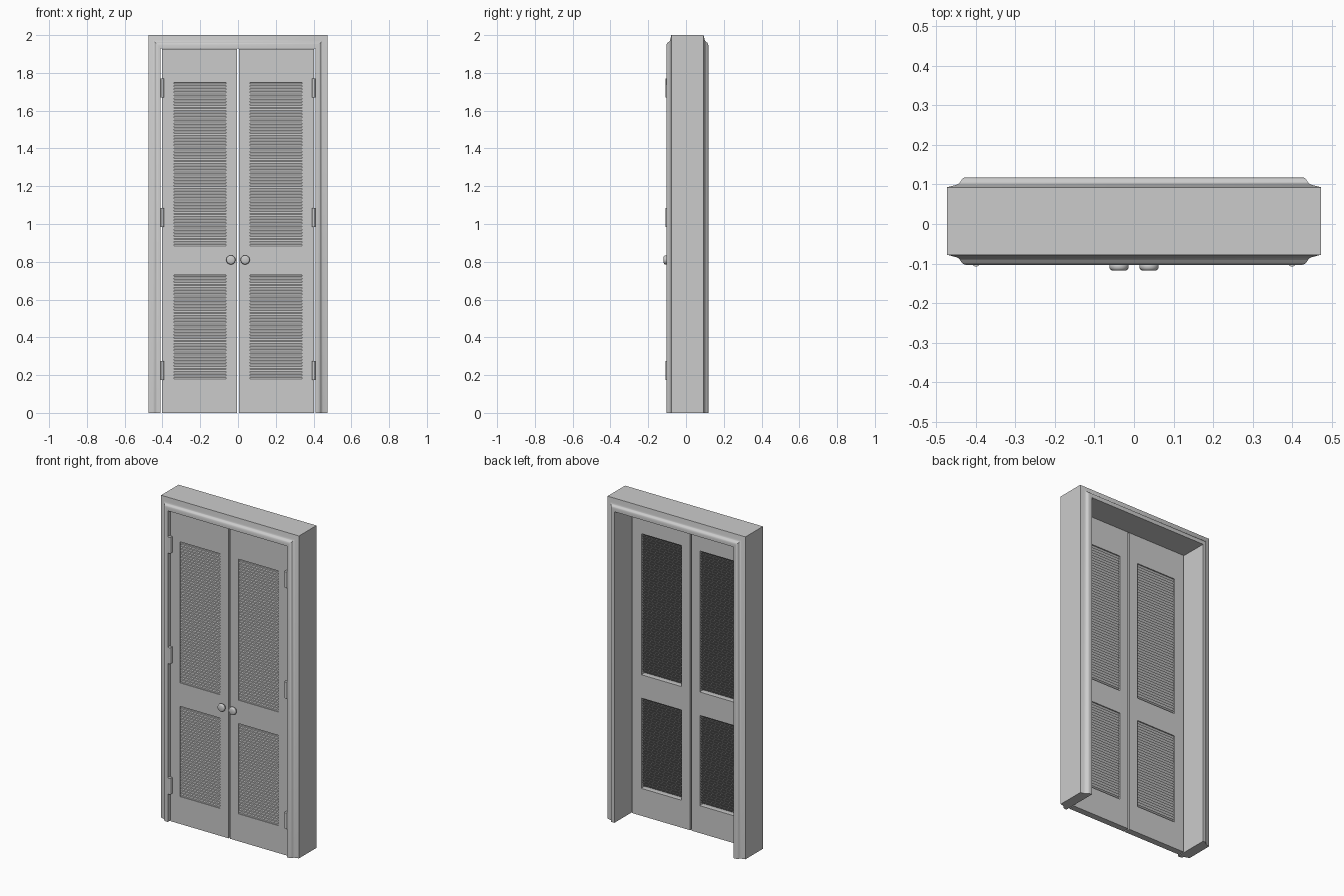
import bpy, bmesh, math
from mathutils import Matrix

if "Cube" in bpy.data.objects:
    bpy.data.objects.remove(bpy.data.objects["Cube"])

FRONT, BACK = -0.086, -0.046      # door leaf faces
X0, X1, TOP = 0.004, 0.403, 1.927  # leaf extents
PX = (0.063, 0.338)                # louvre opening in x
PZ = ((0.17, 0.73), (0.875, 1.75))  # louvre openings in z


def finish(bm, name):
    bmesh.ops.recalc_face_normals(bm, faces=bm.faces)
    me = bpy.data.meshes.new(name)
    bm.to_mesh(me)
    bm.free()
    ob = bpy.data.objects.new(name, me)
    bpy.context.collection.objects.link(ob)
    return ob


def smooth(ob, angle=35):
    bpy.ops.object.select_all(action='DESELECT')
    ob.select_set(True)
    bpy.context.view_layer.objects.active = ob
    bpy.ops.object.shade_smooth_by_angle(angle=math.radians(angle))


def door_casing():
    # moulded section: t runs from opening (0) to outer edge (1)
    front = [(0, -0.104), (0.22, -0.104), (0.34, -0.102), (0.42, -0.098),
             (0.48, -0.092), (0.54, -0.087), (0.64, -0.084), (1, -0.078)]
    back = [(1, 0.093), (0.64, 0.099), (0.54, 0.102), (0.48, 0.107),
            (0.42, 0.113), (0.34, 0.117), (0.22, 0.118), (0, 0.118)]
    bm = bmesh.new()
    rings = []
    for side, raised in ((-1, 0), (-1, 1), (1, 1), (1, 0)):
        rings.append([bm.verts.new((side * (0.409 + 0.064 * t), y,
                                    raised * (1.93 + 0.07 * t)))
                      for t, y in front + back])
    n = len(rings[0])
    for a, b in zip(rings, rings[1:]):
        for i in range(n):
            j = (i + 1) % n
            bm.faces.new((a[i], a[j], b[j], b[i]))
    bm.faces.new(rings[0])
    bm.faces.new(rings[-1])
    smooth(finish(bm, "door_casing"))


def door_leaf(s, name):
    # flat grid with two openings, given thickness
    xs = [X0, *PX, X1]
    zs = [0, *PZ[0], *PZ[1], TOP]
    bm = bmesh.new()
    v = [[bm.verts.new((s * x, FRONT, z)) for z in zs] for x in xs]
    for i in range(3):
        for j in range(5):
            if i == 1 and j in (1, 3):
                continue
            bm.faces.new((v[i][j], v[i + 1][j], v[i + 1][j + 1], v[i][j + 1]))
    ext = bmesh.ops.extrude_face_region(bm, geom=bm.faces[:], use_keep_orig=True)
    new = [g for g in ext['geom'] if isinstance(g, bmesh.types.BMVert)]
    bmesh.ops.translate(bm, verts=new, vec=(0, BACK - FRONT, 0))
    finish(bm, name)


def louvres(s, z0, z1, name):
    # steep overlapping slats, low at the front and high at the back
    bm = bmesh.new()
    count = round((z1 - z0) / 0.0165)
    pitch = (z1 - z0) / count
    yf, yb, rise, thick = FRONT + 0.005, BACK - 0.007, 0.036, 0.009
    for k in range(-3, count):
        z = z0 + k * pitch
        # vertical nose in front, level top edge at the back
        sec = [(yf, z), (yb, z + rise), (yb - 0.006, z + rise), (yf, z + thick)]
        if z + rise <= z0:
            continue
        ends = [[bm.verts.new((s * x, y, min(max(h, z0), z1))) for y, h in sec]
                for x in PX]
        for i in range(4):
            j = (i + 1) % 4
            bm.faces.new((ends[0][i], ends[0][j], ends[1][j], ends[1][i]))
    finish(bm, name)


def knob(s, name):
    # lathed round knob
    prof = [(0.012, FRONT), (0.012, -0.098), (0.022, -0.101), (0.0245, -0.105),
            (0.0235, -0.112), (0.021, -0.116), (0.017, -0.118), (0, -0.118)]
    bm = bmesh.new()
    vs = [bm.verts.new((s * 0.038 + r, y, 0.81)) for r, y in prof]
    es = [bm.edges.new(p) for p in zip(vs, vs[1:])]
    bmesh.ops.spin(bm, geom=vs + es, cent=(s * 0.038, 0, 0.81), axis=(0, 1, 0),
                   angle=2 * math.pi, steps=24)
    bmesh.ops.remove_doubles(bm, verts=bm.verts, dist=1e-5)
    smooth(finish(bm, name), 50)


def hinge(s, z, name):
    # barrel plus a leaf bridging the gap
    bm = bmesh.new()
    bmesh.ops.create_cone(bm, cap_ends=True, segments=16, radius1=0.009,
                          radius2=0.009, depth=0.1,
                          matrix=Matrix.Translation((s * 0.4, -0.099, z)))
    bmesh.ops.create_cube(bm, size=1,
                          matrix=Matrix.Translation((s * 0.4, -0.091, z))
                          @ Matrix.Diagonal((0.018, 0.014, 0.1, 1)))
    smooth(finish(bm, name))


door_casing()
for s, side in ((-1, "left"), (1, "right")):
    door_leaf(s, f"{side}_door_leaf")
    for (z0, z1), part in zip(PZ, ("lower", "upper")):
        louvres(s, z0, z1, f"{side}_{part}_louvres")
    knob(s, f"{side}_knob")
    for z, part in ((0.225, "bottom"), (1.035, "middle"), (1.72, "top")):
        hinge(s, z, f"{side}_{part}_hinge")
